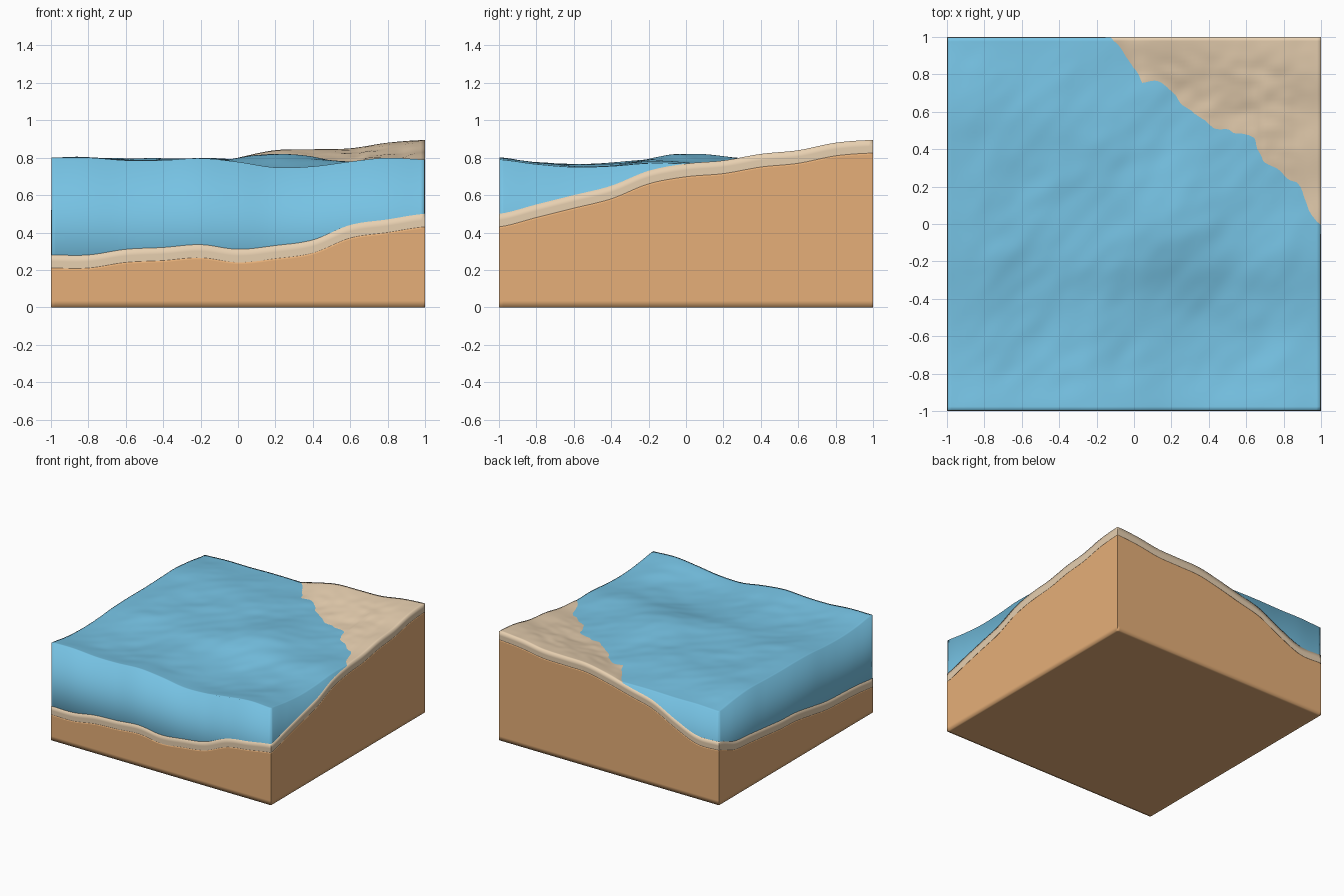
import bpy, bmesh, math
from mathutils import Vector, noise

old = bpy.data.objects.get("Cube")
if old:
    bpy.data.objects.remove(old, do_unlink=True)

N = 90          # grid cells along each side
SAND = 0.07     # thickness of the sand layer


def material(name, rgb):
    linear = [((c + 0.055) / 1.055) ** 2.4 for c in rgb] + [1]
    mat = bpy.data.materials.new(name)
    mat.use_nodes = True
    mat.diffuse_color = linear
    bsdf = mat.node_tree.nodes["Principled BSDF"]
    bsdf.inputs["Base Color"].default_value = linear
    bsdf.inputs["Roughness"].default_value = 0.8
    return mat


def curve(values, t):
    """Smooth curve through evenly spaced heights, t from -1 to 1."""
    last = len(values) - 1
    f = (t + 1) / 2 * last
    i = max(0, min(last - 1, int(f)))
    f -= i
    a, b, c, d = (values[max(0, min(last, i + k))] for k in (-1, 0, 1, 2))
    return b + f / 2 * (c - a + f * (2*a - 5*b + 4*c - d + f * (3*(b - c) + d - a)))


def patch(edges, x, y):
    """Surface blended between four edge profiles."""
    front, right, back, left = edges
    u, v = (x + 1) / 2, (y + 1) / 2
    low = front[0] * (1 - u) + front[-1] * u
    high = back[0] * (1 - u) + back[-1] * u
    return ((1 - v) * curve(front, x) + v * curve(back, x)
            + (1 - u) * curve(left, y) + u * curve(right, y)
            - (1 - v) * low - v * high)


def rim_fade(x, y):
    return min(1, 5 * (1 - max(abs(x), abs(y))))


def ripples(x, y):
    """Diagonal wavelets on the water."""
    a, b = x + y, x - y
    return rim_fade(x, y) * (0.011 * noise.noise(Vector((a * 1.5, b * 2.6, 3)))
                             + 0.005 * noise.noise(Vector((a * 4, b * 7, 3))))


def lumps(x, y):
    """Soft uneven ground."""
    return rim_fade(x, y) * (0.009 * noise.noise(Vector((x * 5, y * 6, 8)))
                             + 0.006 * noise.noise(Vector((x * 11, y * 13, 8))))


# Edge profiles: front, right, back, left
GROUND = (
    (.28, .28, .31, .32, .335, .31, .33, .36, .44, .47, .50),
    (.50, .55, .60, .65, .73, .768, .785, .82, .84, .88, .895),
    (.52, .52, .60, .70, .75, .80, .84, .845, .85, .88, .895),
    (.28, .30, .31, .32, .35, .38, .39, .41, .43, .45, .52))
SEA = (
    (.80, .80, .785, .785, .795, .775, .745, .75, .775, .795, .785),
    (.79, .765, .75, .755, .77, .767, .76, .76, .76, .76, .76),
    (.76, .77, .77, .775, .775, .77, .77, .77, .77, .77, .77),
    (.80, .775, .765, .77, .785, .79, .79, .795, .80, .785, .76))
SHORE = ((-.1, 1), (-.04, .82), (.2, .7), (.5, .49), (.64, .44),
         (.69, .31), (.88, .24), (.94, .06), (1, -.03))


def shore_y(x):
    for (x0, y0), (x1, y1) in zip(SHORE, SHORE[1:]):
        if x <= x1:
            return y0 + (y1 - y0) * (x - x0) / (x1 - x0)
    return SHORE[-1][1]


def calm_sea(x, y):
    swell = math.exp(-(x - .28) ** 2 / .08 - (y - .02) ** 2 / .17)
    return patch(SEA, x, y) + .068 * swell * (1 - x * x) * (1 - y * y)


def sea(x, y):
    return calm_sea(x, y) + ripples(x, y)


def ground(x, y):
    z = patch(GROUND, x, y)
    if x > SHORE[0][0]:
        # lift the beach so that it meets the water along the shore
        s = shore_y(x)
        gap = calm_sea(x, s) - patch(GROUND, x, s)
        ends = min(1, 12 * (1 - x), 7 * (x - SHORE[0][0]))
        z += gap * ends * min(1.2, (1 - y * y) / max(.15, 1 - s * s))
    return z + lumps(x, y)


def below(surface, depth):
    return lambda x, y: surface(x, y) - depth


def level(z):
    return lambda x, y: z


def block(name, layers, mat, half=1.0, crisp_base=False):
    """Square slab: first and last layers are full sheets, others are wall loops."""
    bm = bmesh.new()
    rim = ([(i, 0) for i in range(N)] + [(N, i) for i in range(N)]
           + [(N - i, N) for i in range(N)] + [(0, N - i) for i in range(N)])
    sides = list(zip(rim, rim[1:] + rim[:1]))
    cells = [(i, j) for i in range(N + 1) for j in range(N + 1)]
    rows = []
    for k, height in enumerate(layers):
        sheet = k in (0, len(layers) - 1)
        row = {}
        for i, j in (cells if sheet else rim):
            x, y = 2 * i / N - 1, 2 * j / N - 1
            row[i, j] = bm.verts.new((x * half, y * half, height(x, y)))
        rows.append(row)
        if sheet:
            for i in range(N):
                for j in range(N):
                    quad = [row[i, j], row[i + 1, j], row[i + 1, j + 1], row[i, j + 1]]
                    bm.faces.new(quad if k == 0 else quad[::-1])
    # walls, with crisp upright corners
    for top, bottom in zip(rows, rows[1:]):
        for p, q in sides:
            bm.faces.new((top[q], top[p], bottom[p], bottom[q]))
        for corner in ((0, 0), (N, 0), (N, N), (0, N)):
            bm.edges.get((top[corner], bottom[corner])).smooth = False
    if crisp_base:
        for p, q in sides:
            bm.edges.get((rows[-1][p], rows[-1][q])).smooth = False
    for face in bm.faces:
        face.smooth = True
    mesh = bpy.data.meshes.new(name)
    bm.to_mesh(mesh)
    bm.free()
    mesh.materials.append(mat)
    obj = bpy.data.objects.new(name, mesh)
    bpy.context.collection.objects.link(obj)


# Earth base
block("earth_base", [below(ground, SAND), below(ground, SAND + .01), level(.035), level(0)],
      material("earth brown", (.90, .685, .47)))

# Sand layer draped over the earth
block("sand_layer", [ground, below(ground, .035), below(ground, SAND)],
      material("pale sand", (.925, .83, .705)), crisp_base=True)

# Water body, slightly inside the walls of the ground
block("water_body", [sea, level(.01)],
      material("sea blue", (.465, .765, .895)), half=.998)
